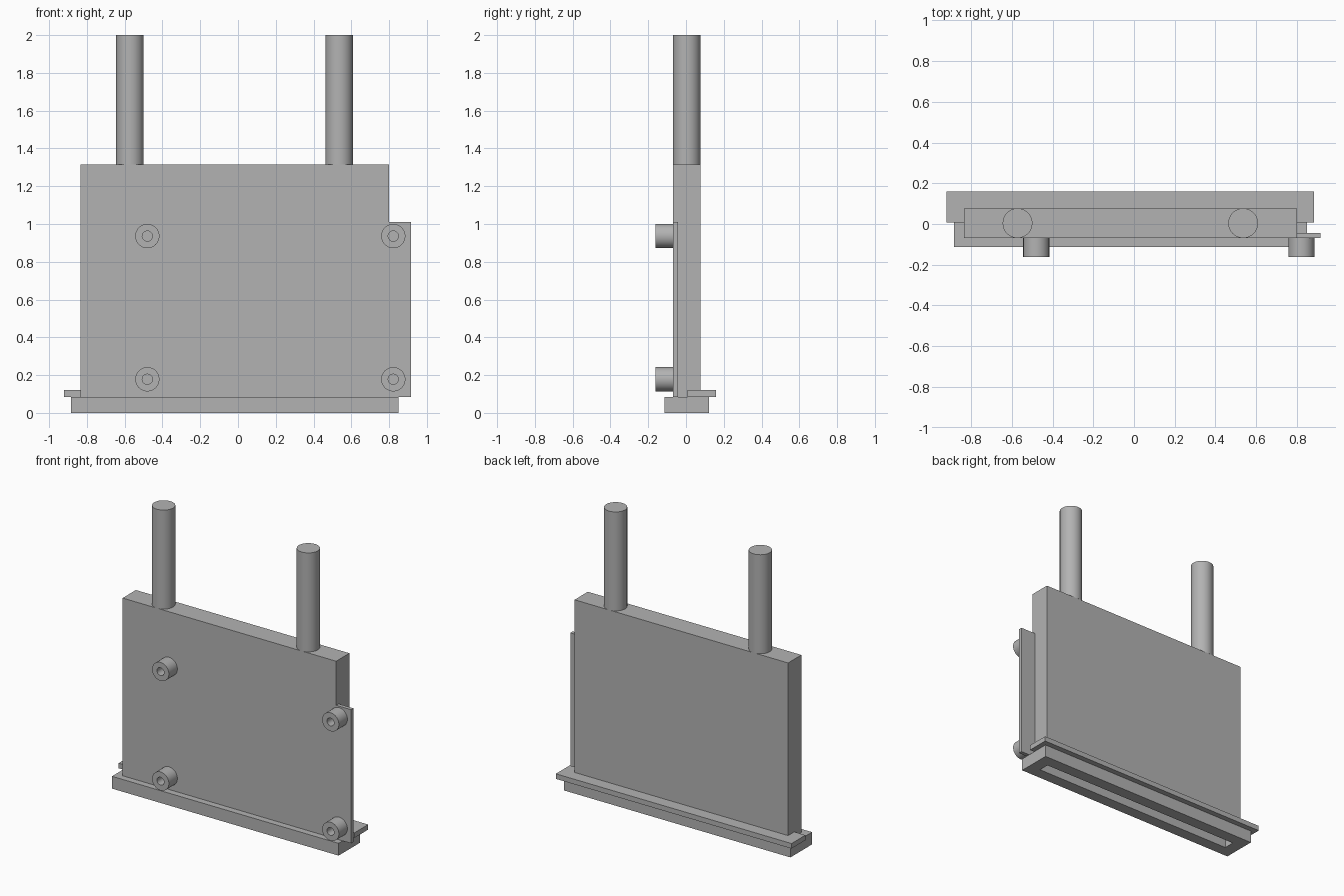
import bpy
import bmesh
from math import cos, sin, radians, tau

if "Cube" in bpy.data.objects:
    bpy.data.objects.remove(bpy.data.objects["Cube"], do_unlink=True)

grey = bpy.data.materials.new("plain grey")
grey.use_nodes = True
COLOUR = (0.45, 0.45, 0.45, 1)
grey.diffuse_color = COLOUR
grey.node_tree.nodes["Principled BSDF"].inputs["Base Color"].default_value = COLOUR


def finish(name, bm):
    bmesh.ops.recalc_face_normals(bm, faces=bm.faces)
    mesh = bpy.data.meshes.new(name)
    bm.to_mesh(mesh)
    bm.free()
    mesh.materials.append(grey)
    obj = bpy.data.objects.new(name, mesh)
    bpy.context.collection.objects.link(obj)
    return obj


def box(name, x, y, z):
    """Box from (low, high) pairs on each axis."""
    bm = bmesh.new()
    bmesh.ops.create_cube(bm, size=1)
    for v in bm.verts:
        v.co = [r[0] if c < 0 else r[1] for c, r in zip(v.co, (x, y, z))]
    return finish(name, bm)


def turned(name, profile, location, tilt=0, sides=48):
    """Turn a (radius, height) profile around z; close both ends."""
    bm = bmesh.new()
    rings = [[bm.verts.new((r * cos(tau * i / sides), r * sin(tau * i / sides), h))
              for i in range(sides)] for r, h in profile]
    for low, high in zip(rings, rings[1:]):
        for i in range(sides):
            j = (i + 1) % sides
            bm.faces.new((low[i], low[j], high[j], high[i]))
    bm.faces.new(rings[0])
    bm.faces.new(rings[-1])
    obj = finish(name, bm)
    obj.location = location
    obj.rotation_euler.x = radians(tilt)
    bpy.ops.object.select_all(action='DESELECT')
    obj.select_set(True)
    bpy.context.view_layer.objects.active = obj
    bpy.ops.object.shade_smooth_by_angle(angle=radians(35))
    return obj


# Main panel, its foot and the rear ledge
FRONT, BACK, FOOT_TOP = -0.069, 0.076, 0.085
panel = box("panel_body", (-0.835, 0.80), (FRONT, BACK), (FOOT_TOP, 1.315))
foot = box("foot_frame", (-0.885, 0.85), (-0.114, 0.122), (0, FOOT_TOP))
ledge = box("rear_ledge", (-0.92, 0.885), (0.008, 0.16), (FOOT_TOP, 0.12))

# Side mounting plate, flush with the panel front
box("side_plate", (0.80, 0.915), (FRONT, -0.043), (FOOT_TOP, 1.01))

# Cavity open at the underside
cavity = box("cavity_cutter", (-0.80, 0.765), (-0.034, 0.041), (-0.1, 1.28))
cavity.hide_render = True
cavity.hide_viewport = True
cavity.display_type = 'WIRE'
for part in (panel, foot, ledge):
    cut = part.modifiers.new("cavity", 'BOOLEAN')
    cut.operation = 'DIFFERENCE'
    cut.solver = 'EXACT'
    cut.object = cavity

# Upright rods
for side, x in (("right", -0.572), ("left", 0.536)):
    turned(side + "_rod", [(0.073, 0), (0.073, 0.685)], (x, 0.004, 1.315))

# Front bosses with blind holes
BOSS = [(0.064, 0), (0.064, 0.093), (0.027, 0.093), (0.027, 0.002)]
for side, x in (("right", -0.48), ("left", 0.822)):
    for level, z in (("lower", 0.178), ("upper", 0.936)):
        turned(f"{level}_{side}_boss", BOSS, (x, FRONT, z), tilt=90)
